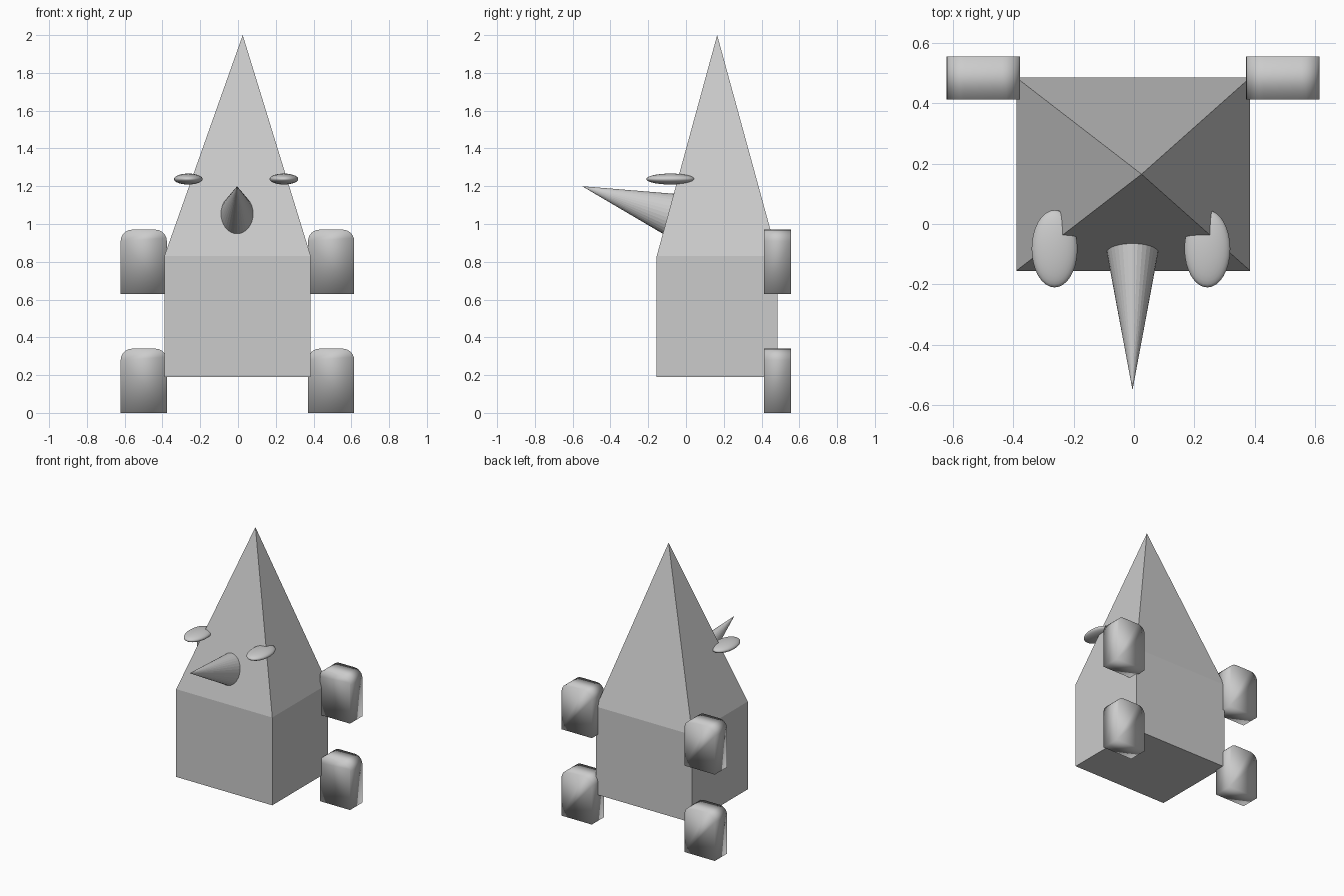
import bpy, bmesh, math
from mathutils import Vector, Matrix

old = bpy.data.objects.get("Cube")
if old:
    bpy.data.objects.remove(old, do_unlink=True)

grey = bpy.data.materials.new("light grey")
grey.use_nodes = True
grey.diffuse_color = (0.6, 0.6, 0.6, 1)
grey.node_tree.nodes["Principled BSDF"].inputs["Base Color"].default_value = grey.diffuse_color


def add_part(name, bm, smooth=False):
    bmesh.ops.recalc_face_normals(bm, faces=bm.faces)
    for f in bm.faces:
        f.smooth = smooth
    mesh = bpy.data.meshes.new(name)
    bm.to_mesh(mesh)
    bm.free()
    mesh.materials.append(grey)
    obj = bpy.data.objects.new(name, mesh)
    bpy.context.scene.collection.objects.link(obj)
    return obj


# Body: square block drawn up to an off-centre point
bm = bmesh.new()
rings = [[bm.verts.new((x, y, z)) for x, y in
          ((-0.39, -0.155), (0.385, -0.155), (0.385, 0.485), (-0.39, 0.485))]
         for z in (0.19, 0.83)]
apex = bm.verts.new((0.025, 0.165, 2))
bm.faces.new(rings[0])
for i in range(4):
    j = (i + 1) % 4
    bm.faces.new((rings[0][i], rings[0][j], rings[1][j], rings[1][i]))
    bm.faces.new((rings[1][i], rings[1][j], apex))
add_part("body", bm)

# Nose: slightly flattened cone pointing forward and up
tip = Vector((-0.005, -0.55, 1.2))
axis = Vector((0, -math.cos(0.307), math.sin(0.307)))
length = 0.58
bm = bmesh.new()
bmesh.ops.create_cone(bm, cap_ends=True, segments=32, radius1=1, radius2=0, depth=length)
turn = axis.to_track_quat('Z', 'Y').to_matrix().to_4x4()
bm.transform(Matrix.Translation(tip - axis * length / 2) @ turn
             @ Matrix.Diagonal((0.178 * length, 0.229 * length, 1, 1)))
bmesh.ops.remove_doubles(bm, verts=bm.verts, dist=0.0001)
add_part("nose", bm)

# Eyes: flat oval discs
for side, x in (("right", -0.263), ("left", 0.243)):
    bm = bmesh.new()
    bmesh.ops.create_uvsphere(bm, u_segments=32, v_segments=16, radius=1)
    bm.transform(Matrix.Translation((x, -0.082, 1.238))
                 @ Matrix.Diagonal((0.076, 0.128, 0.029, 1)))
    add_part(side + "_eye", bm, True)


# Hands and feet: blocks with two rounded top edges, softly shaded
def add_block(name, x, z):
    half, height, r = 0.122, 0.34, 0.06
    points = [(-half, 0), (half, 0)]
    for cx, start in ((half - r, 0), (r - half, 90)):
        for step in range(7):
            a = math.radians(start + step * 15)
            points.append((cx + r * math.cos(a), height - r + r * math.sin(a)))
    bm = bmesh.new()
    face = bm.faces.new([bm.verts.new((x + px, 0.413, z + pz)) for px, pz in points])
    out = bmesh.ops.extrude_face_region(bm, geom=[face])
    moved = [v for v in out["geom"] if isinstance(v, bmesh.types.BMVert)]
    bmesh.ops.translate(bm, verts=moved, vec=(0, 0.142, 0))
    add_part(name, bm, True)


for side, x in (("right", -0.499), ("left", 0.493)):
    add_block(side + "_foot", x, 0)
    add_block(side + "_hand", x, 0.63)
